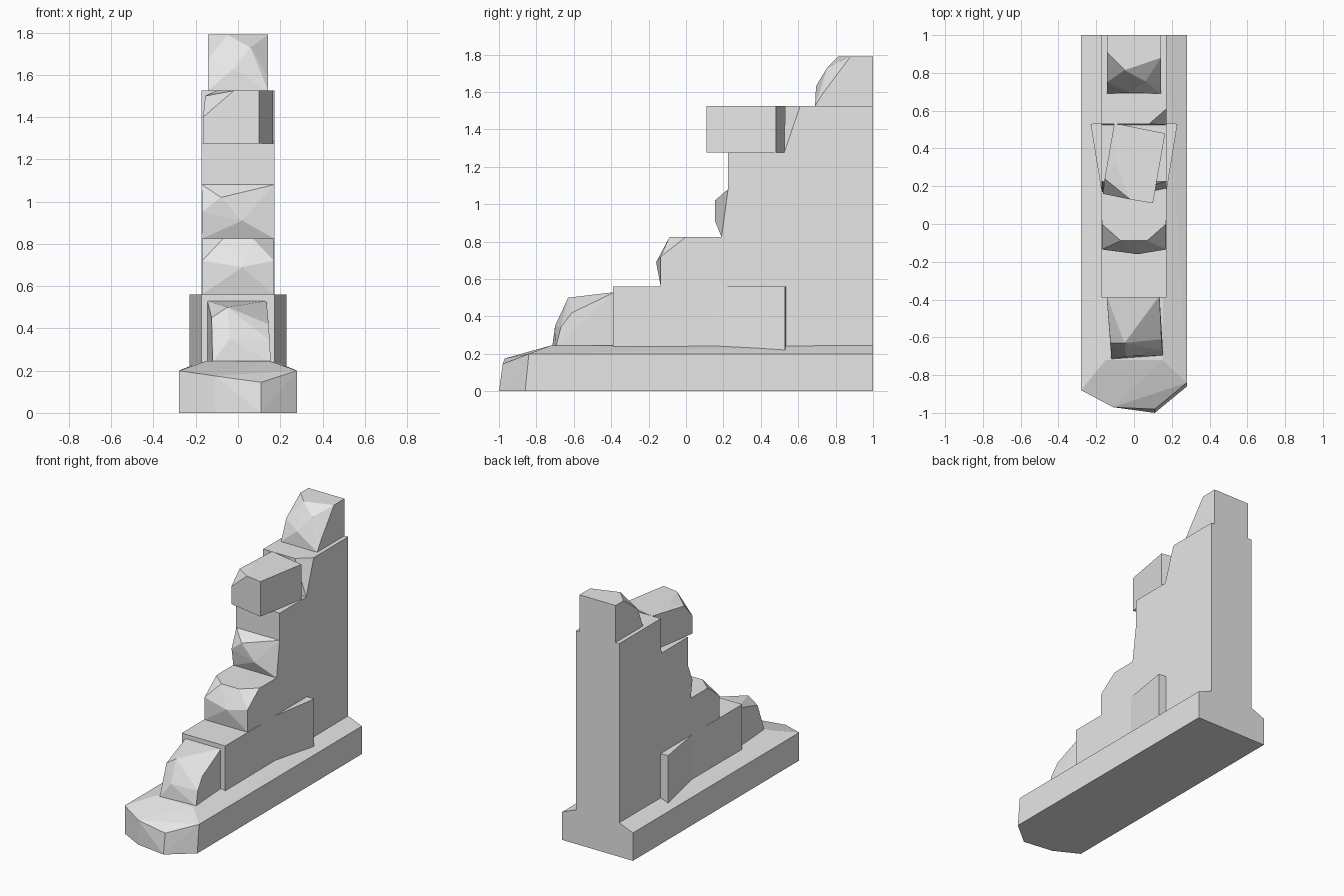
import bpy
import bmesh

# Remove the default cube only
default_cube = bpy.data.objects.get("Cube")
if default_cube:
    bpy.data.objects.remove(default_cube, do_unlink=True)

# Single stone colour
stone = bpy.data.materials.new("stone_grey")
stone.use_nodes = True
grey = (0.8, 0.8, 0.8, 1)
stone.diffuse_color = grey
stone.node_tree.nodes["Principled BSDF"].inputs["Base Color"].default_value = grey


def finish(name, bm):
    """Turn a bmesh into a flat shaded stone object."""
    bmesh.ops.recalc_face_normals(bm, faces=bm.faces[:])
    mesh = bpy.data.meshes.new(name)
    bm.to_mesh(mesh)
    bm.free()
    mesh.materials.append(stone)
    part = bpy.data.objects.new(name, mesh)
    bpy.context.scene.collection.objects.link(part)
    return part


def pair(x, y, z):
    """A point and its mirror image across the middle."""
    return [(-x, y, z), (x, y, z)]


def upright(outline, bottom, top):
    """Corner points of a plan outline at two heights."""
    return [(x, y, z) for z in (bottom, top) for x, y in outline]


def chiselled(name, points):
    """A convex faceted stone wrapped around its corner points."""
    bm = bmesh.new()
    verts = [bm.verts.new(p) for p in points]
    result = bmesh.ops.convex_hull(bm, input=verts)
    spare = set(result["geom_interior"]) | set(result["geom_unused"])
    loose = [v for v in spare if isinstance(v, bmesh.types.BMVert)]
    bmesh.ops.delete(bm, geom=loose, context="VERTS")
    bmesh.ops.dissolve_limit(bm, angle_limit=0.02,
                             verts=bm.verts[:], edges=bm.edges[:])
    return finish(name, bm)


def side_slab(name, profile, half_width):
    """A side profile of (y, z) points extruded across the width."""
    bm = bmesh.new()
    face = bm.faces.new([bm.verts.new((-half_width, y, z)) for y, z in profile])
    grown = bmesh.ops.extrude_face_region(bm, geom=[face])
    moved = [g for g in grown["geom"] if isinstance(g, bmesh.types.BMVert)]
    bmesh.ops.translate(bm, verts=moved, vec=(half_width * 2, 0, 0))
    return finish(name, bm)


back = 1
wall_half = 0.172
rock_half = 0.17
base_top = 0.245
step_low, step_mid, step_high = 0.56, 0.825, 1.08
ledge, wall_top = 1.275, 1.525

# Long plinth with sloping shoulders and a pointed, chipped front
chiselled("plinth",
          pair(0.28, back, 0) + pair(0.28, back, 0.2)
          + pair(rock_half, back, base_top) + pair(0.15, -0.72, base_top)
          + upright([(-0.28, -0.88)], 0, 0.2)
          + upright([(-0.11, -0.97)], 0, 0.175)
          + [(0.11, -1, 0), (0.11, -0.98, 0.145)]
          + [(0.28, -0.86, 0), (0.28, -0.84, 0.2)])

# Stepped wall rising towards the back
side_slab("stepped_wall",
          [(back, 0.23), (back, ledge), (0.225, ledge),
           (0.225, step_high), (0.19, step_mid), (0.02, step_mid),
           (0.02, step_low), (-0.39, step_low), (-0.39, 0.23)],
          wall_half)

# Upper wall course with one corner broken away
chiselled("upper_wall",
          pair(wall_half, back, ledge) + pair(wall_half, back, wall_top)
          + pair(wall_half, 0.525, ledge)
          + [(-wall_half, 0.53, wall_top), (0.08, 0.53, wall_top),
             (wall_half, 0.61, wall_top)])

# Tapering buttress on either side
for side, label in ((1, "left"), (-1, "right")):
    plan = [(side * 0.16, 0.1), (side * 0.23, 0.53), (side * 0.16, 0.535)]
    chiselled(label + "_buttress", upright(plan, 0.22, step_low))

# Lowest rock, resting on the plinth
chiselled("front_rock",
          [(-0.12, -0.715, 0.24), (0.155, -0.695, 0.24),
           (-0.04, -0.7, 0.35), (0.15, -0.67, 0.34),
           (-0.125, -0.63, 0.45), (-0.05, -0.63, 0.5),
           (0.145, -0.61, 0.42)]
          + upright([(-0.145, -0.38), (0.135, -0.38)], 0.24, 0.53))

# Rock on the first step
chiselled("middle_rock",
          pair(rock_half, 0.06, step_low) + pair(rock_half, 0.06, step_mid)
          + pair(rock_half, 0, step_mid) + pair(0.07, -0.088, step_mid)
          + pair(rock_half, -0.135, step_low)
          + pair(rock_half, -0.135, 0.72)
          + [(0.02, -0.16, 0.69)])

# Rock bulging out of the wall face
chiselled("upper_rock",
          pair(rock_half, 0.3, step_mid) + pair(rock_half, 0.3, step_high)
          + pair(rock_half, 0.19, step_mid)
          + pair(rock_half, 0.225, step_high)
          + [(-rock_half, 0.17, 0.95), (-0.08, 0.155, 1.02),
             (0.02, 0.155, 0.91)])

# Jutting block, turned slightly, with a chipped top corner
chiselled("jutting_block",
          upright([(0.1, 0.11), (0.165, 0.48), (-0.06, 0.525),
                   (-0.105, 0.53)], ledge, wall_top)
          + [(-0.165, 0.16, ledge), (-0.165, 0.16, 1.4),
             (-0.02, 0.13, wall_top), (-0.155, 0.24, 1.5),
             (-0.1, 0.33, wall_top)])

# Crowning rock at the back
chiselled("top_rock",
          pair(0.143, back, 1.5) + pair(0.143, back, 1.79)
          + pair(0.143, 0.69, 1.5) + pair(0.143, 0.69, wall_top)
          + [(-0.143, 0.91, 1.79), (-0.05, 0.815, 1.79),
             (0.143, 0.88, 1.79), (0.06, 0.755, 1.73),
             (-0.02, 0.695, 1.63), (0.143, 0.73, 1.59),
             (-0.143, 0.75, 1.67)])
